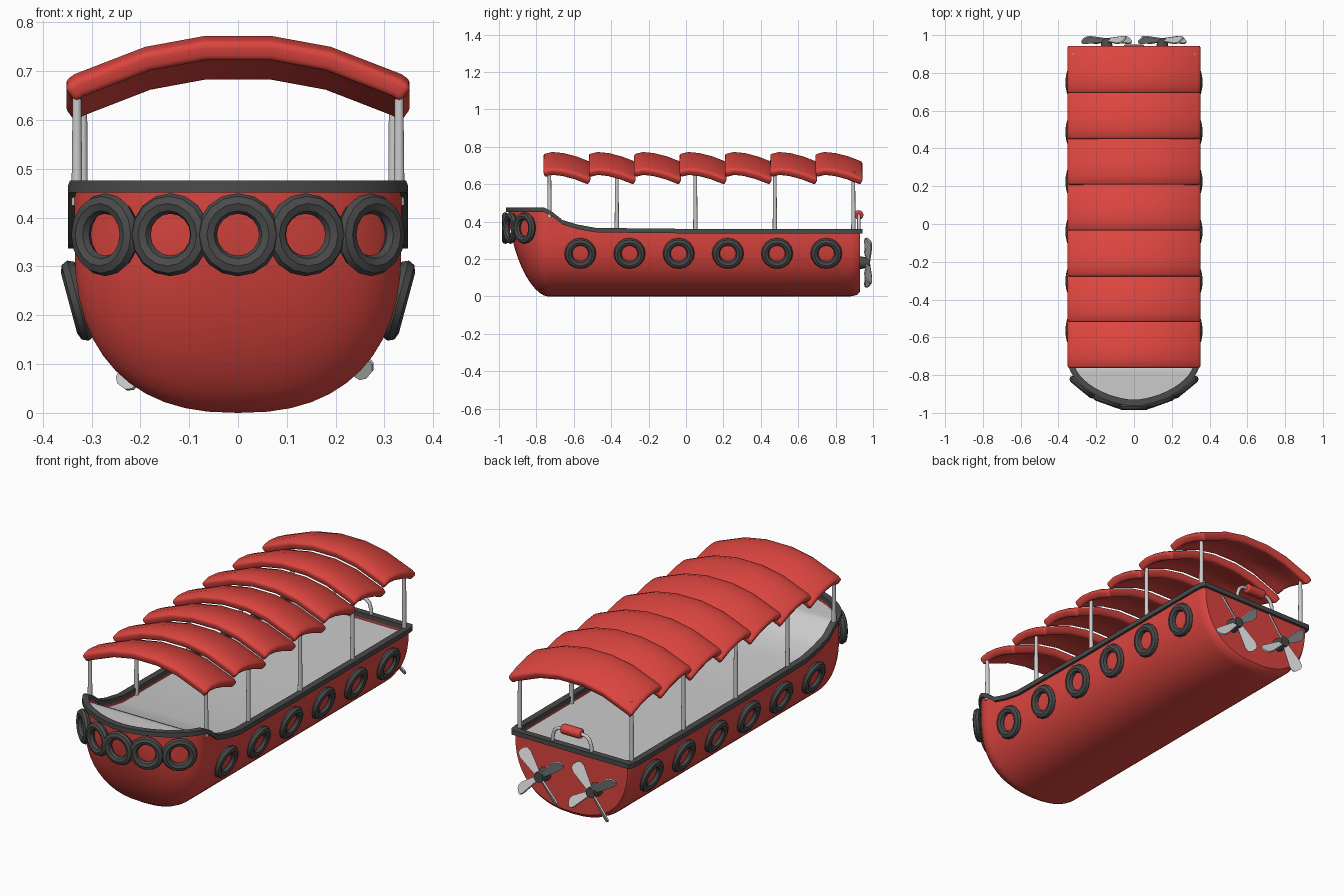
import bpy, bmesh
from math import sin, cos, pi, radians
from mathutils import Vector, Matrix

if "Cube" in bpy.data.objects:
    bpy.data.objects.remove(bpy.data.objects["Cube"])


def material(name, rgb):
    m = bpy.data.materials.new(name)
    m.diffuse_color = (*rgb, 1)
    m.use_nodes = True
    m.node_tree.nodes["Principled BSDF"].inputs["Base Color"].default_value = m.diffuse_color
    return m


RED = material("red_paint", (0.72, 0.06, 0.05))
DARK = material("dark_rubber", (0.07, 0.07, 0.07))


def finish(name, verts, faces, mat=None):
    me = bpy.data.meshes.new(name)
    me.from_pydata([tuple(v) for v in verts], [], faces)
    bm = bmesh.new()
    bm.from_mesh(me)
    bmesh.ops.remove_doubles(bm, verts=bm.verts, dist=0.0005)
    bmesh.ops.recalc_face_normals(bm, faces=bm.faces)
    bm.to_mesh(me)
    bm.free()
    ob = bpy.data.objects.new(name, me)
    bpy.context.collection.objects.link(ob)
    if mat:
        me.materials.append(mat)
    return ob


def loft(name, rings, mat=None, closed=False, loop=False, cap_end=False):
    """Skin equal-length rings; closed = around each ring, loop = last to first."""
    n, k = len(rings[0]), len(rings)
    verts = [v for r in rings for v in r]
    faces = [(i * n + j, i * n + (j + 1) % n,
              (i + 1) % k * n + (j + 1) % n, (i + 1) % k * n + j)
             for i in range(k if loop else k - 1)
             for j in range(n if closed else n - 1)]
    if cap_end:
        faces.append(tuple(range((k - 1) * n, k * n)))
    return finish(name, verts, faces, mat)


def named(name, mat=None):
    ob = bpy.context.object
    ob.name = name
    if mat:
        ob.data.materials.append(mat)
    return ob


def rod(name, a, b, r1, r2, mat=None, sides=10):
    a, b = Vector(a), Vector(b)
    bpy.ops.mesh.primitive_cone_add(vertices=sides, radius1=r1, radius2=r2,
                                    depth=(b - a).length, location=(a + b) / 2,
                                    rotation=(b - a).to_track_quat('Z', 'Y').to_euler())
    return named(name, mat)


# Hull lines
W, BOW_Y, BOW_L, P = 0.335, -0.74, 0.21, 1.7
SHEER = [(-2, .47), (-.76, .47), (-.72, .45), (-.66, .402), (-.58, .378),
         (-.48, .36), (0, .355), (2, .355)]


def sheer(y):
    for (a, p), (b, q) in zip(SHEER, SHEER[1:]):
        if a <= y <= b:
            return p + (q - p) * (y - a) / (b - a)


def stations(off=0.0):
    """(half width, y, keel z, fullness) from nose to stern."""
    out = []
    for i in range(13):
        a = pi / 2 * (1 - i / 12)
        c, s = max(cos(a), 0) ** (2 / P), sin(a) ** (2 / P)
        if i == 0:
            c = 0
        out.append(((W + off) * c, BOW_Y - (BOW_L + off) * s, .47 * (1 - c), c))
    for y in (-.72, -.69, -.66, -.62, -.58, -.53, -.48, 0, .5, .88):
        out.append((W + off, y, 0, 1))
    out.append((W * .985 + off, .915 + off, .008, 1))
    out.append((W * .955 + off, .93 + off, .025, 1))
    return out


# Hull shell: superellipse sections
rings = []
for w, y, k, c in stations():
    half = []
    for j in range(13):
        a = pi / 2 * j / 12
        x = w * sin(a) ** (2 / 2.4)
        z = k + (.345 * c - (k if c == 1 else 0)) * (1 - max(cos(a), 0) ** (2 / 2.4))
        half.append((x, y, z))
    half.append((w, y, sheer(y)))
    rings.append([(-x, y, z) for x, y, z in half[:0:-1]] + half)
loft("hull", rings, RED, cap_end=True)


def outline(off, dz):
    right = [(w, y, sheer(y) + dz) for w, y, k, c in stations(off)]
    return right + [(-x, y, z) for x, y, z in right[:0:-1]]


# Rubber rim, inner wall and deck
loft("rim", [outline(.013, -.018), outline(.013, .006), outline(-.02, .006),
             outline(-.02, -.018)], DARK, closed=True, loop=True)
loft("inner_wall", [outline(-.017, 0), outline(-.017, -.035)], RED, closed=True)
loft("deck", [[(-w, y, sheer(y) - .03), (w, y, sheer(y) - .03)]
              for w, y, k, c in stations(-.016)])


# Tyre fenders
def tyre(name, loc, normal):
    bpy.ops.mesh.primitive_torus_add(major_segments=16, minor_segments=8,
                                     major_radius=.064, minor_radius=.021, location=loc,
                                     rotation=Vector(normal).to_track_quat('Z', 'Y').to_euler())
    named(name, DARK).scale.z = .9


for x in (-.262, -.133, 0, .133, .262):
    u = abs(x) / W
    s = (1 - u ** P) ** (1 / P)
    n = Vector(((1 if x > 0 else -1) * u ** (P - 1) / W, -s ** (P - 1) / BOW_L, 0)).normalized()
    tyre("bow_tyre", Vector((x, BOW_Y - BOW_L * s, .365)) + n * .016, n)
for side in (-1, 1):
    for i in range(6):
        tyre("side_tyre", (side * .328, -.565 + .263 * i, .23), (side * .966, 0, -.26))

# Canopy: seven overlapping arched panels
ARCH = [(0.07, .772), (.19, .75), (.335, .694), (.357, .678)]
ARCH = [(-x, z) for x, z in ARCH[::-1]] + ARCH
DROP = [(0, -.012), (.05, 0), (.11, -.006), (.18, -.024), (.257, -.054)]
for i in range(7):
    y0 = -.765 + .2425 * i
    ob = loft("canopy_panel", [[(x, y0 + y, z + d) for x, z in ARCH] for y, d in DROP], RED)
    if ob.data.polygons[0].normal.z < 0:
        ob.data.flip_normals()
    m = ob.modifiers.new("thickness", 'SOLIDIFY')
    m.thickness, m.offset = .042, -1
    m = ob.modifiers.new("soft_edges", 'BEVEL')
    m.width, m.segments, m.limit_method, m.angle_limit = .013, 3, 'ANGLE', radians(50)

# Canopy posts
for side in (-1, 1):
    for y in (-.73, -.37, .05, .475, .895):
        x = .33 if y < -.7 else .318
        rod("post", (side * x, y, sheer(y) - .03), (side * x, y, .665), .012, .009)

# Propellers
for cx, turn in ((-.145, 54), (.15, 50)):
    rod("propeller_hub", (cx, .92, .18), (cx, .985, .18), .036, .026, DARK, 10)
    for k in range(4):
        spin = (Matrix.Translation((cx, .974, .18)) @ Matrix.Rotation(-radians(turn + 90 * k), 4, 'Y')
                @ Matrix.Rotation(radians(38), 4, 'X'))
        rings = [[spin @ Vector((r, t, h)) for t, h in
                  ((-.004, -w), (.004, -w), (.004, w), (-.004, w))]
                 for r, w in ((.015, .012), (.06, .02), (.125, .03), (.148, .026), (.157, .012))]
        loft("propeller_blade", rings, closed=True, cap_end=True)

# Stern handle with grip
cu = bpy.data.curves.new("stern_handle", 'CURVE')
cu.dimensions, cu.bevel_depth, cu.bevel_resolution = '3D', .009, 2
pts = [(.11, .34), (.11, .385), (.10, .415), (.08, .432), (.05, .436)]
pts = [(-x, z) for x, z in pts] + pts[::-1]
sp = cu.splines.new('POLY')
sp.points.add(len(pts) - 1)
for p, (x, z) in zip(sp.points, pts):
    p.co = (x, .924, z, 1)
bpy.context.collection.objects.link(bpy.data.objects.new("stern_handle", cu))
grip = rod("handle_grip", (-.055, .924, .436), (.055, .924, .436), .025, .025, RED, 12)
m = grip.modifiers.new("soft_edges", 'BEVEL')
m.width, m.segments, m.limit_method = .008, 2, 'ANGLE'

# Smooth shading with sharp edges kept
bpy.ops.object.select_all(action='DESELECT')
for ob in bpy.context.scene.objects:
    if ob.type == 'MESH':
        ob.select_set(True)
        bpy.context.view_layer.objects.active = ob
bpy.ops.object.shade_smooth_by_angle(angle=radians(40))
